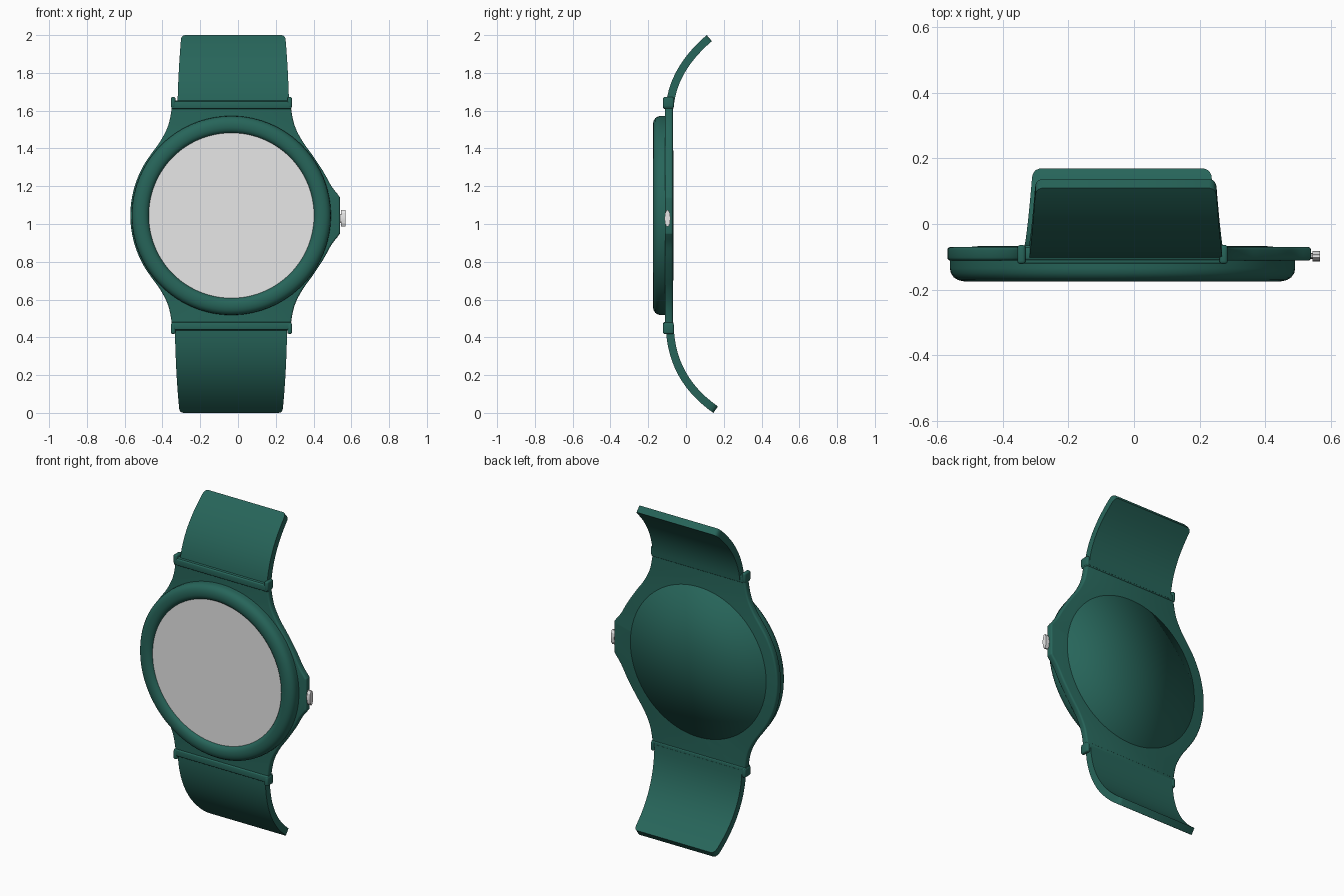
import bpy, bmesh, math
from mathutils import Vector

cube = bpy.data.objects.get("Cube")
if cube:
    bpy.data.objects.remove(cube, do_unlink=True)

CX, CZ = -0.035, 1.045  # centre of the round case


def material(name, rgb):
    m = bpy.data.materials.new(name)
    m.use_nodes = True
    m.diffuse_color = (*rgb, 1)
    m.node_tree.nodes["Principled BSDF"].inputs["Base Color"].default_value = (*rgb, 1)
    return m


GREEN = material("deep green", (0.02, 0.13, 0.102))
GREY = material("light grey", (0.8, 0.8, 0.8))


def finish(name, bm, mat, angle=35, bevel=0):
    bmesh.ops.recalc_face_normals(bm, faces=bm.faces)
    mesh = bpy.data.meshes.new(name)
    bm.to_mesh(mesh)
    bm.free()
    mesh.materials.append(mat)
    ob = bpy.data.objects.new(name, mesh)
    bpy.context.collection.objects.link(ob)
    bpy.ops.object.select_all(action='DESELECT')
    bpy.context.view_layer.objects.active = ob
    ob.select_set(True)
    if bevel:
        mod = ob.modifiers.new("rounded edges", 'BEVEL')
        mod.width, mod.segments, mod.limit_method = bevel, 3, 'ANGLE'
        mod.angle_limit = math.radians(50)
        bpy.ops.object.modifier_apply(modifier=mod.name)
    if angle >= 180:
        bpy.ops.object.shade_smooth()
    else:
        bpy.ops.object.shade_smooth_by_angle(angle=math.radians(angle))


def lathe(name, profile, mat, angle=35, steps=96, closed=False):
    """Turn (radius, y) points about the front-to-back axis of the case."""
    bm = bmesh.new()
    rings = []
    for r, y in profile:
        n = 1 if r == 0 else steps
        turn = [2 * math.pi * i / steps for i in range(n)]
        rings.append([bm.verts.new((CX + r * math.cos(a), y, CZ + r * math.sin(a))) for a in turn])
    pairs = list(zip(rings, rings[1:])) + ([(rings[-1], rings[0])] if closed else [])
    for a, b in pairs:
        for i in range(steps):
            j = (i + 1) % steps
            corners = [a[i % len(a)], a[j % len(a)], b[j % len(b)], b[i % len(b)]]
            bm.faces.new(list(dict.fromkeys(corners)))
    finish(name, bm, mat, angle)


def smooth_path(pts, n=4):
    """Catmull-Rom curve through the points."""
    pts = [Vector(p) for p in pts]
    ext = [2 * pts[0] - pts[1]] + pts + [2 * pts[-1] - pts[-2]]
    out = []
    for a, b, c, d in zip(ext, ext[1:], ext[2:], ext[3:]):
        for k in range(n):
            t = k / n
            out.append(0.5 * (2 * b + (c - a) * t + (2 * a - 5 * b + 4 * c - d) * t ** 2
                              + (3 * b - a - 3 * c + d) * t ** 3))
    return out + [pts[-1]]


def box(name, x0, x1, y0, y1, z0, z1, bevel):
    bm = bmesh.new()
    bmesh.ops.create_cube(bm, size=1)
    for v in bm.verts:
        v.co = ((x0 + x1) / 2 + v.co.x * (x1 - x0), (y0 + y1) / 2 + v.co.y * (y1 - y0),
                (z0 + z1) / 2 + v.co.z * (z1 - z0))
    finish(name, bm, GREEN, bevel=bevel)


# Case plate: round body flaring into lugs, with a crown guard on the left side
lug = [(0.315, 0.61), (0.317, 0.56), (0.335, 0.475), (0.375, 0.395), (0.425, 0.325)]
guard = lug + [(0.485, 0.235), (0.53, 0.155), (0.568, 0.105), (0.575, 0.085), (0.575, 0)]
round_side = lug + [(0.535 * math.cos(math.radians(a)), 0.535 * math.sin(math.radians(a)))
                    for a in (30, 22, 15, 7, 0)]
g, r = smooth_path(guard), smooth_path(round_side)
outline = [(x, z) for x, z in g] + [(x, -z) for x, z in g[-2::-1]]
outline += [(-x, -z) for x, z in r] + [(-x, z) for x, z in r[-2::-1]]
bm = bmesh.new()
face = bm.faces.new([bm.verts.new((CX + x, -0.112, CZ + z)) for x, z in outline])
ext = bmesh.ops.extrude_face_region(bm, geom=[face])
for v in ext["geom"]:
    if isinstance(v, bmesh.types.BMVert):
        v.co.y = -0.07
finish("case_plate", bm, GREEN, bevel=0.01)

# Bezel, glass and back cover
lathe("bezel", [(0.437, -0.12), (0.437, -0.152), (0.442, -0.162), (0.452, -0.17), (0.466, -0.1745),
                (0.485, -0.175), (0.502, -0.171), (0.515, -0.163), (0.524, -0.15), (0.527, -0.135),
                (0.527, -0.105), (0.437, -0.105)], GREEN, closed=True)
lathe("glass", [(0, -0.153), (0.438, -0.153), (0.438, -0.12), (0, -0.12)], GREY)
lathe("back_cover", [(0, -0.066), (0.46, -0.068), (0.46, -0.08), (0, -0.08)], GREEN, angle=180)

# Strap bars with small ears at each corner
for side, s in (("upper", 1), ("lower", -1)):
    z = sorted((CZ + s * 0.565, CZ + s * 0.605))
    box(side + "_strap_bar", CX - 0.318, CX + 0.318, -0.121, -0.066, *z, 0.006)
    z = sorted((CZ + s * 0.57, CZ + s * 0.627))
    for end, e in (("left", 1), ("right", -1)):
        x = sorted((CX + e * 0.296, CX + e * 0.321))
        box(f"{side}_{end}_ear", *x, -0.122, -0.064, *z, 0.009)


def strap(name, p0, p1, p2, wide, narrow, cx):
    """Curved, tapering band with rounded end corners."""
    p0, p1, p2 = Vector(p0), Vector(p1), Vector(p2)
    bm = bmesh.new()
    rows = []
    ts = [i / 14 for i in range(14)] + [0.955, 0.975, 0.99, 1]
    for t in ts:
        p = (1 - t) ** 2 * p0 + 2 * t * (1 - t) * p1 + t * t * p2
        d = ((1 - t) * (p1 - p0) + t * (p2 - p1)).normalized()
        n = Vector((abs(d.y), -math.copysign(d.x, d.y))) * 0.042
        w = wide + (narrow - wide) * t ** 1.5
        cut = min(1, max(0, (t - 0.94) / 0.06))
        w -= 0.02 * (1 - math.sqrt(1 - cut * cut))
        rows.append([bm.verts.new((cx + sx * w, q.x, q.y))
                     for sx, q in ((-1, p), (1, p), (1, p + n), (-1, p + n))])
    for a, b in zip(rows, rows[1:]):
        for i in range(4):
            j = (i + 1) % 4
            bm.faces.new((a[i], a[j], b[j], b[i]))
    bm.faces.new(rows[0])
    bm.faces.new(rows[-1])
    finish(name, bm, GREEN)


strap("upper_strap", (-0.107, 1.62), (-0.09, 1.83), (0.11, 2.0), 0.295, 0.275, -0.025)
strap("lower_strap", (-0.107, 0.46), (-0.1, 0.17), (0.145, 0.0), 0.297, 0.272, -0.037)

# Crown: flattened ribbed knob on a short stem
for name, x0, x1, ry, rz in (("crown", 0.545, 0.568, 0.016, 0.046),
                             ("crown_stem", 0.53, 0.55, 0.009, 0.025)):
    bm = bmesh.new()
    bmesh.ops.create_cone(bm, cap_ends=True, segments=20, radius1=1, radius2=1, depth=1)
    for v in bm.verts:
        rib = 1 if round(math.degrees(math.atan2(v.co.y, v.co.x)) / 18) % 2 else 0.93
        v.co = ((x0 + x1) / 2 + v.co.z * (x1 - x0), -0.098 + v.co.y * ry * rib,
                1.03 + v.co.x * rz * rib)
    finish(name, bm, GREY, angle=20)
